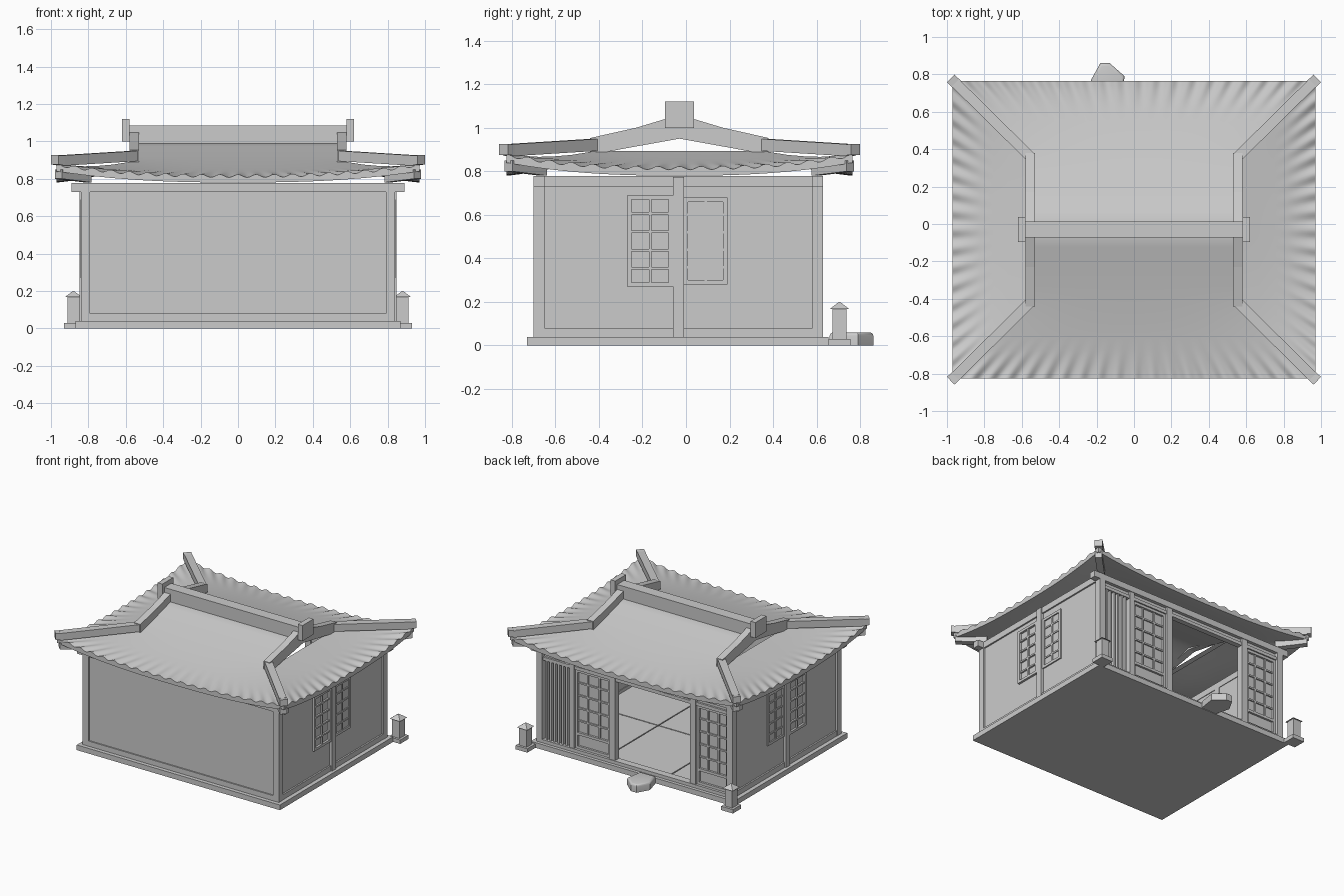
import bpy, bmesh, math
from mathutils import Vector, Matrix

if "Cube" in bpy.data.objects:
    bpy.data.objects.remove(bpy.data.objects["Cube"])

YC, HX, HY, HIP = -0.03, 0.97, 0.795, 0.41   # roof centre, half sizes, hip depth


def finish(name, bm, smooth=False):
    bmesh.ops.recalc_face_normals(bm, faces=bm.faces)
    me = bpy.data.meshes.new(name)
    bm.to_mesh(me)
    bm.free()
    ob = bpy.data.objects.new(name, me)
    bpy.context.collection.objects.link(ob)
    if smooth:
        bpy.context.view_layer.objects.active = ob
        ob.select_set(True)
        bpy.ops.object.shade_smooth_by_angle(angle=math.radians(35))
        ob.select_set(False)
    return ob


def add_box(bm, x0, x1, y0, y1, z0, z1):
    m = Matrix.Translation(((x0 + x1) / 2, (y0 + y1) / 2, (z0 + z1) / 2))
    bmesh.ops.create_cube(bm, size=1, matrix=m @ Matrix.Diagonal((x1 - x0, y1 - y0, z1 - z0, 1)))


def boxes(name, *items):
    bm = bmesh.new()
    for b in items:
        add_box(bm, *b)
    return finish(name, bm)


def beam(name, p, q, w, h):
    p, q = Vector(p), Vector(q)
    d = (q - p).normalized()
    side = d.cross(Vector((0, 0, 1))).normalized() * w / 2
    up = Vector((0, 0, h / 2))
    bm = bmesh.new()
    ends = [[bm.verts.new(c + s * side + t * up) for s, t in ((-1, -1), (1, -1), (1, 1), (-1, 1))] for c in (p, q)]
    bm.faces.new(ends[0])
    bm.faces.new(ends[1])
    for i in range(4):
        j = (i + 1) % 4
        bm.faces.new((ends[0][i], ends[0][j], ends[1][j], ends[1][i]))
    return finish(name, bm)


def prism(name, pts, vec, bevel=0):
    bm = bmesh.new()
    f = bm.faces.new([bm.verts.new(p) for p in pts])
    r = bmesh.ops.extrude_face_region(bm, geom=[f])
    top = [v for v in r['geom'] if isinstance(v, bmesh.types.BMVert)]
    bmesh.ops.translate(bm, verts=top, vec=vec)
    if bevel:
        edges = [e for e in bm.edges if e.verts[0] in top and e.verts[1] in top]
        bmesh.ops.bevel(bm, geom=edges, offset=bevel, segments=3, profile=0.5, affect='EDGES')
    return finish(name, bm, bevel > 0)


# Stone platform and tatami floor
boxes("platform", (-.87, .87, -.73, .655, 0, .04))
mats = []
for i in range(3):
    for j in range(2):
        x, y = -.81 + i * .54, -.67 + j * .625
        mats.append((x + .004, x + .536, y + .004, y + .621, .04, .055))
boxes("tatami_mats", *mats)

# Front wall and its frame
boxes("front_wall", (-.82, .82, -.69, -.66, .04, .775))
boxes("front_sill", (-.8, .8, -.70, -.66, .04, .08))
boxes("front_beam", (-.89, .89, -.70, -.65, .73, .778))
boxes("back_beam", (-.89, .89, .58, .63, .73, .778))

for s, side in ((1, "right"), (-1, "left")):
    def mb(name, *items):
        boxes(side + "_" + name, *[(min(s * a, s * b), max(s * a, s * b), *r) for a, b, *r in items])

    # Side wall, posts and rails
    mb("wall", (.795, .826, -.68, .60, .04, .775))
    mb("posts", (.79, .84, -.70, -.65, .04, .73), (.79, .84, .58, .63, .04, .73),
       (.79, .848, -.06, -.01, .04, .775))
    mb("rails", (.79, .838, -.65, .58, .04, .08), (.79, .838, -.65, .58, .73, .778))
    # Lattice windows
    for label, y0, y1, z0, z1, x in (("front", -.27, -.06, .27, .69, .843), ("back", -.01, .19, .28, .68, .836)):
        t = .02
        parts = [(.80, x, y0, y0 + t, z0, z1), (.80, x, y1 - t, y1, z0, z1),
                 (.80, x, y0, y1, z0, z0 + t), (.80, x, y0, y1, z1 - t, z1)]
        ym = (y0 + y1) / 2
        parts.append((.80, x - .004, ym - .006, ym + .006, z0, z1))
        for k in range(1, 5):
            z = z0 + (z1 - z0) * k / 5
            parts.append((.80, x - .004, y0, y1, z - .006, z + .006))
        mb(label + "_window", *parts)
    # Garden lantern
    mb("lantern", (.83, .93, .655, .755, 0, .03), (.848, .912, .673, .737, .03, .17))
    bm = bmesh.new()
    bmesh.ops.create_cone(bm, cap_ends=True, segments=4, radius1=.062, radius2=.004, depth=.032,
                          matrix=Matrix.Translation((s * .88, .705, .184)) @ Matrix.Rotation(math.pi / 4, 4, 'Z'))
    finish(side + "_lantern_cap", bm)

# Back facade: posts, sill and lintel
boxes("back_posts", *[(a, b, .575, .625, .04, .73) for a, b in ((.52, .56), (.17, .22), (-.52, -.47))])
boxes("back_sill", (-.8, .8, .575, .63, .04, .065))
boxes("back_lintel", (-.8, .8, .58, .62, .675, .70), (-.8, .8, .595, .605, .70, .73))

# Slatted screen
boxes("slat_screen", (.56, .80, .575, .585, .06, .68),
      *[(.585 + k * .034, .60 + k * .034, .585, .615, .06, .68) for k in range(6)])

# Sliding paper doors
for name, x0, x1 in (("inner_door", .22, .52), ("outer_door", -.79, -.52)):
    t, y0, y1 = .02, .585, .61
    parts = [(x0, x1, .588, .594, .06, .68), (x0, x0 + t, y0, y1, .06, .68), (x1 - t, x1, y0, y1, .06, .68),
             (x0, x1, y0, y1, .655, .68), (x0, x1, y0, y1, .06, .085), (x0, x1, y0, y1, .17, .19)]
    for k in (1, 2):
        x = x0 + (x1 - x0) * k / 3
        parts.append((x - .006, x + .006, y0, y1 - .006, .17, .68))
    for k in range(1, 5):
        z = .18 + .49 * k / 5
        parts.append((x0, x1, y0, y1 - .006, z - .006, z + .006))
    boxes(name, *parts)

# Stepping stone
prism("stepping_stone", [(x, y, 0) for x, y in ((-.2, .66), (-.23, .77), (-.18, .86), (-.13, .86), (-.05, .79), (-.07, .66))],
      (0, 0, .06), .015)


# Curved hip-and-gable roof with rippled eaves
def roof_z(u, d, waves, top):
    z = .815 + .185 * (d / HY) ** 1.3
    z += .06 * abs(u) ** 2.5 * max(0, 1 - d / HIP) ** 1.5
    if top:
        return z + .008 * math.cos(waves * math.pi * u) * max(0, 1 - d / .15)
    return z - .035


bm = bmesh.new()
for main in (True, False):
    depth, waves, n = (HY, 20, 160) if main else (HIP, 16, 128)
    ds = [0, .025, .05, .1, .15, .22, .3, HIP] + ([.5, .6, .7, HY] if main else [])
    rows = [(d, False) for d in reversed(ds)] + [(d, True) for d in ds]
    for s in (1, -1):
        grid = []
        for d, top in rows:
            row = []
            for i in range(n + 1):
                u = 2 * i / n - 1
                if main:
                    p = (u * (HX - min(d, HIP)), YC + s * (HY - d))
                else:
                    p = (s * (HX - d), YC + u * (HY - d))
                row.append(bm.verts.new((*p, roof_z(u, d, waves, top))))
            grid.append(row)
        for a, b in zip(grid, grid[1:]):
            for i in range(n):
                bm.faces.new((a[i], a[i + 1], b[i + 1], b[i]))
bmesh.ops.remove_doubles(bm, verts=bm.verts, dist=.0005)
finish("roof", bm, True)

# Main ridge with end blocks
boxes("main_ridge", (-.58, .58, YC - .043, YC + .043, .98, 1.085))
for s in (1, -1):
    boxes("ridge_end", (s * .60 - .02, s * .60 + .02, YC - .067, YC + .067, 1.0, 1.12))
    # Descending gable ridge, hip ridge, corner cap and hip rafter
    for t in (1, -1):
        prof = ((0, 1.06), (.2, 1.0), (.41, .953), (.41, .875), (.25, .905), (0, .95))
        prism("gable_ridge", [(s * .528, YC + t * y, z) for y, z in prof], (s * .052, 0, 0))
        beam("hip_ridge", (s * .55, YC + t * .385, .922), (s * .955, YC + t * .785, .897), .055, .055)
        beam("hip_cap", (s * .945, YC + t * .775, .897), (s * .98, YC + t * .808, .901), .057, .05)
        beam("hip_rafter", (s * .80, YC + t * .625, .805), (s * .96, YC + t * .785, .825), .05, .05)
